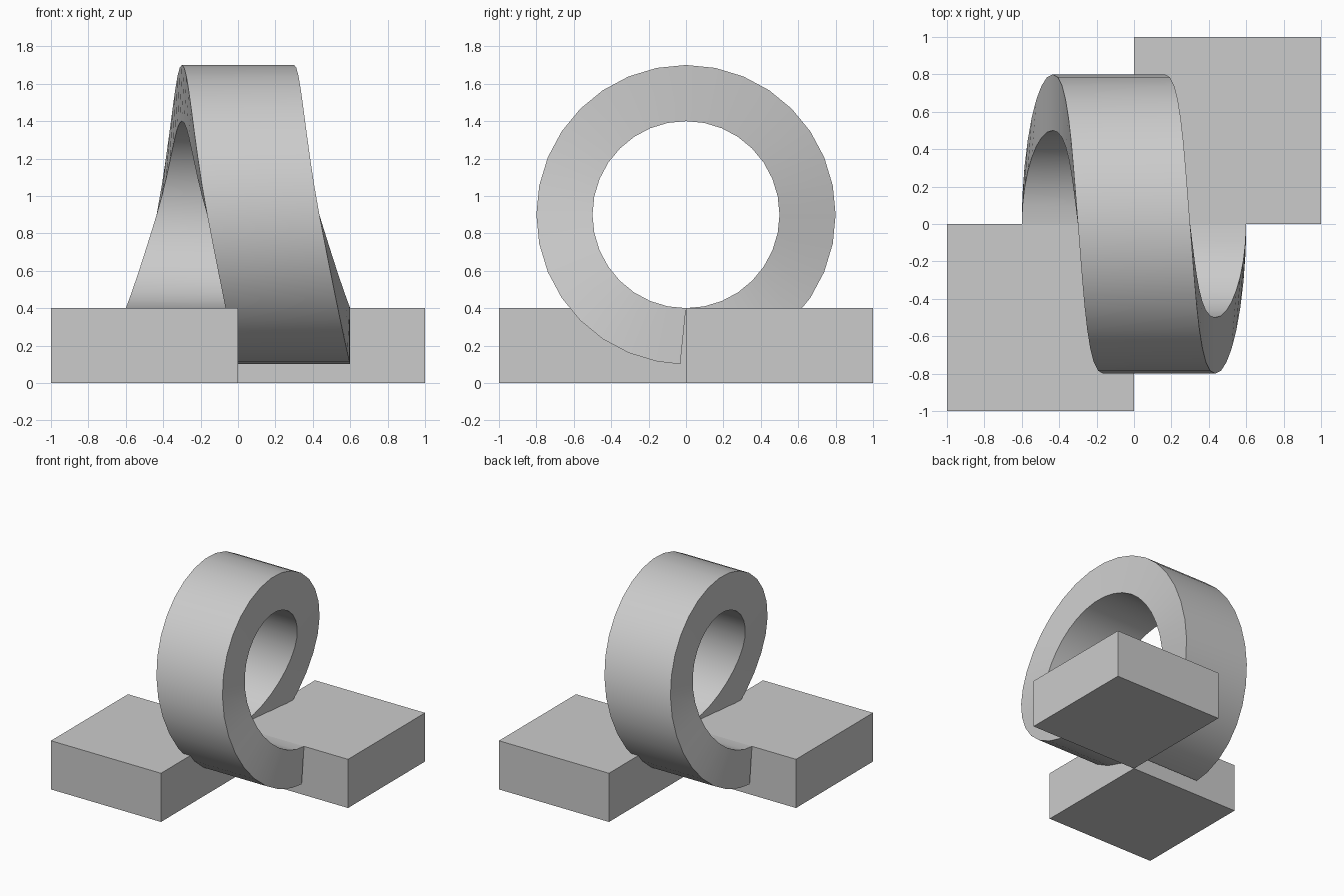
import bpy, bmesh
from math import sin, cos, pi, radians

if "Cube" in bpy.data.objects:
    bpy.data.objects.remove(bpy.data.objects["Cube"])

SEG, CZ, R_IN, R_OUT, HALF_W = 32, 0.9, 0.5, 0.8, 0.3


def block(name, x, y):
    bpy.ops.mesh.primitive_cube_add(size=1, location=(x, y, 0.2))
    ob = bpy.context.object
    ob.name = name
    ob.scale = (1, 1, 0.4)
    bpy.ops.object.transform_apply(location=False, rotation=False, scale=True)


def hermite(p0, m0, p1, m1, u):
    return ((1 - 3*u*u + 2*u**3) * p0 + u * (1 - u)**2 * m0
            + (3*u*u - 2*u**3) * p1 + u*u * (u - 1) * m1)


def drift(t):
    """Sideways shift of the band at t (0..1 round the loop), odd about the top."""
    if t > 0.5:
        return -drift(1 - t)
    if t <= 0.25:
        return hermite(0.3, 0, 0.135, -0.24, t * 4)
    return hermite(0.135, -0.24, 0, -0.1, t * 4 - 1)


# Two base blocks meeting at one corner
block("front_left_base", -0.5, -0.5)
block("back_right_base", 0.5, 0.5)

# Looping band: a rectangle swept once round the x axis, drifting sideways
bm = bmesh.new()
rings = []
for i in range(SEG + 1):
    t = i / SEG
    a = 2 * pi * t
    # outer rim stops slightly short, so the end faces lean
    a_out = min(max(a, radians(2.2)), 2 * pi - radians(2.2))
    c = drift(t)
    rings.append([bm.verts.new((c + s * HALF_W, -r * sin(b), CZ - r * cos(b)))
                  for s, r, b in ((-1, R_IN, a), (1, R_IN, a),
                                  (1, R_OUT, a_out), (-1, R_OUT, a_out))])
for p, q in zip(rings, rings[1:]):
    for k in range(4):
        n = (k + 1) % 4
        bm.faces.new((p[k], p[n], q[n], q[k]))
bm.faces.new(rings[0])
bm.faces.new(rings[-1][::-1])
bmesh.ops.recalc_face_normals(bm, faces=bm.faces)
mesh = bpy.data.meshes.new("loop_band")
bm.to_mesh(mesh)
bm.free()
band = bpy.data.objects.new("loop_band", mesh)
bpy.context.collection.objects.link(band)
bpy.ops.object.select_all(action='DESELECT')
band.select_set(True)
bpy.context.view_layer.objects.active = band
bpy.ops.object.shade_smooth_by_angle(angle=radians(30))
